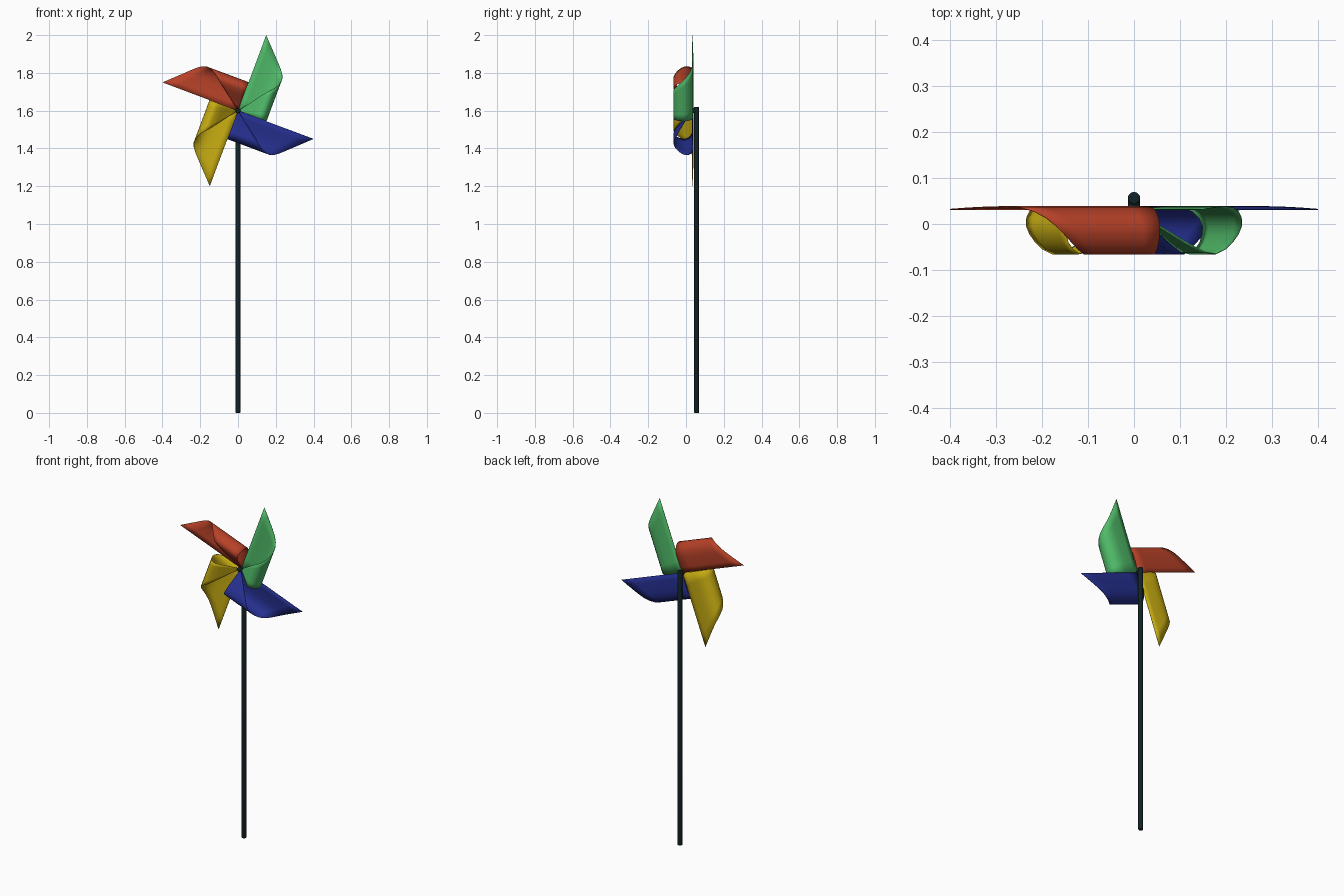
import bpy, bmesh, math
from mathutils import Vector

if "Cube" in bpy.data.objects:
    bpy.data.objects.remove(bpy.data.objects["Cube"])

HUB_Z = 1.6
REACH = 0.427            # hub to blade tip
TILT = math.radians(69.5)


def material(name, rgb):
    m = bpy.data.materials.new(name)
    m.diffuse_color = (*rgb, 1)
    m.use_nodes = True
    m.node_tree.nodes["Principled BSDF"].inputs["Base Color"].default_value = m.diffuse_color
    return m


def make_object(name, bm, mat, angle=40):
    bmesh.ops.recalc_face_normals(bm, faces=bm.faces)
    me = bpy.data.meshes.new(name)
    bm.to_mesh(me)
    bm.free()
    me.materials.append(mat)
    ob = bpy.data.objects.new(name, me)
    bpy.context.collection.objects.link(ob)
    bpy.ops.object.select_all(action='DESELECT')
    ob.select_set(True)
    bpy.context.view_layer.objects.active = ob
    bpy.ops.object.shade_smooth_by_angle(angle=math.radians(angle))
    return ob


# Curl of the paper: (distance across the blade, depth y)
CURL = [(0, .032), (.03, .035), (.06, .037), (.09, .038), (.115, .036),
        (.137, .027), (.152, .013), (.160, -.005), (.159, -.022),
        (.153, -.040), (.143, -.055), (.128, -.065), (.110, -.061),
        (.085, -.043), (.055, -.017), (.028, .006), (0, .026)]


def blade(name, angle, mat, cols=6):
    """Triangular sheet: along u it is straight, across v it curls back to the hub."""
    u = Vector((math.cos(angle), 0, math.sin(angle)))
    v = Vector((math.sin(angle), 0, -math.cos(angle)))
    lengths = [0]
    for a, b in zip(CURL, CURL[1:]):
        lengths.append(lengths[-1] + math.dist(a, b))
    bm = bmesh.new()
    rows = []
    for (w, y), t in zip(CURL, lengths):
        s_max = REACH * (1 - t / lengths[-1])
        rows.append([bm.verts.new(Vector((0, y, HUB_Z)) + v * w + u * (s_max * j / cols))
                     for j in range(cols + 1)])
    for r0, r1 in zip(rows, rows[1:]):
        for j in range(cols):
            bm.faces.new((r0[j], r0[j + 1], r1[j + 1], r1[j]))
    bmesh.ops.remove_doubles(bm, verts=bm.verts, dist=1e-5)
    ob = make_object(name, bm, mat, 60)
    mod = ob.modifiers.new("paper_thickness", 'SOLIDIFY')
    mod.thickness = 0.002
    mod.offset = 0


# Four paper blades
blades = [("green", (.08, .49, .14)), ("red", (.47, .053, .021)),
          ("yellow", (.58, .42, .006)), ("blue", (.018, .028, .27))]
for i, (col, rgb) in enumerate(blades):
    blade(col + "_blade", TILT + i * math.pi / 2, material(col + " paper", rgb))

dark = material("dark stick", (.006, .016, .018))


def rod(name, a, b, radius, bevel):
    """Round rod with softened ends between two points."""
    a, b = Vector(a), Vector(b)
    bm = bmesh.new()
    bmesh.ops.create_cone(bm, cap_ends=True, segments=24, radius1=radius,
                          radius2=radius, depth=(b - a).length)
    rims = [e for e in bm.edges if abs(e.verts[0].co.z - e.verts[1].co.z) < 1e-6]
    bmesh.ops.bevel(bm, geom=rims, offset=bevel, segments=3, affect='EDGES', profile=.5)
    rot = Vector((0, 0, 1)).rotation_difference((b - a).normalized())
    for p in bm.verts:
        p.co = rot @ p.co + (a + b) / 2
    make_object(name, bm, dark)


# Stick and hub pin
rod("stick", (0, .056, 0), (0, .056, 1.62), .0135, .004)
rod("hub_pin", (0, .005, HUB_Z), (0, .06, HUB_Z), .013, .006)
